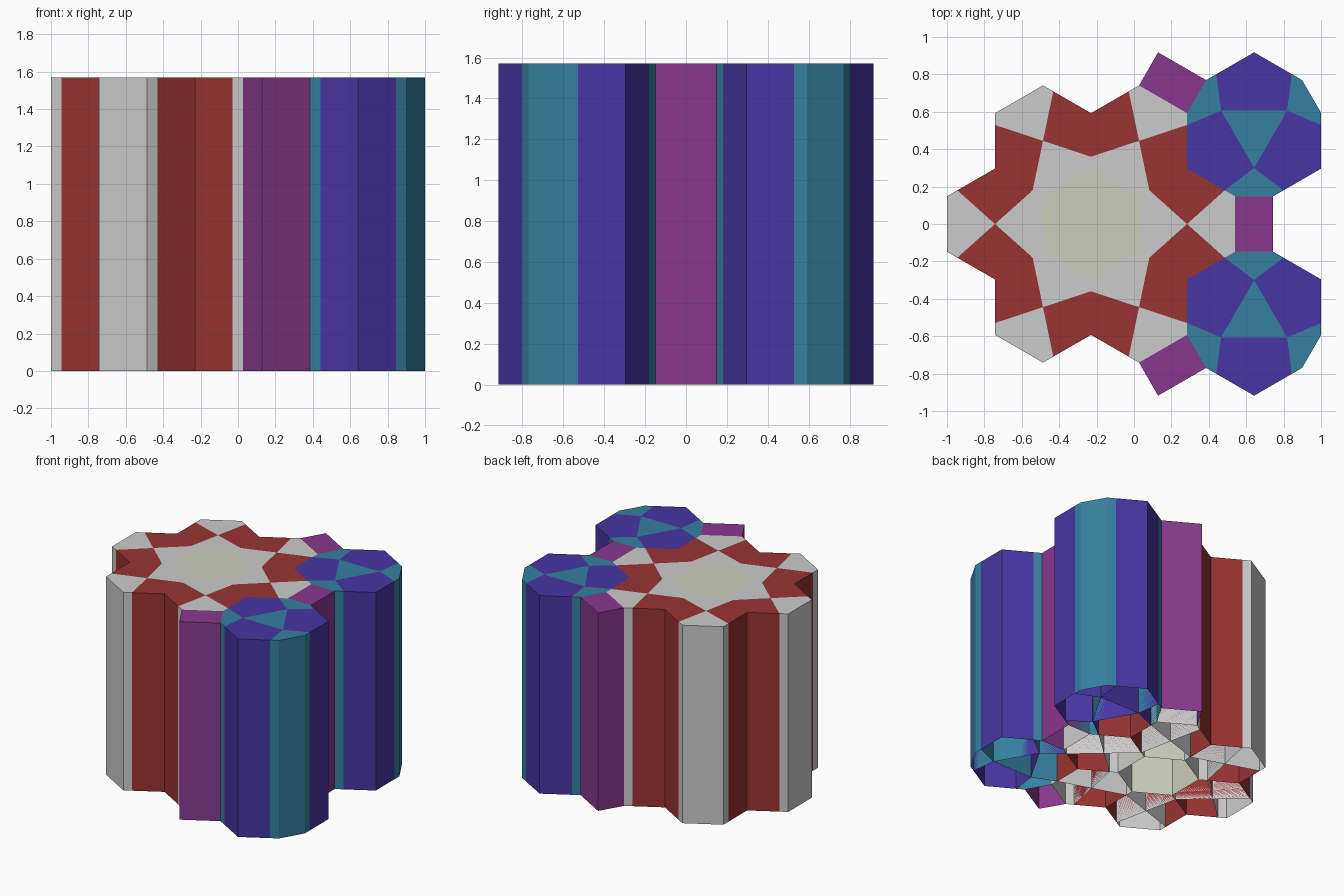
import bpy, bmesh
from math import sqrt
from mathutils import Vector, Matrix

if "Cube" in bpy.data.objects:
    bpy.data.objects.remove(bpy.data.objects["Cube"])

H = 1.57                     # height of every column
A = 0.2567                   # apothem of the central hexagon
S = 2 * A / sqrt(3)          # its side length
K = 0.36                     # radius where neighbouring white tiles part
W = 0.204                    # width of the square tiles
CX = -1 + 3 * A              # centre of the big rosette
KX, KY = K * sqrt(3) / 2, K / 2
TX = (6 * A + W) / 2         # centre of a small rosette, from the big one
TY = TX / sqrt(3)
R3 = 0.204                   # radius of its middle triangle


def turn(pts, degrees, centre=(0, 0)):
    m = Matrix.Rotation(degrees * 3.14159265359 / 180, 2)
    c = Vector(centre)
    return [m @ Vector(p) + c for p in pts]


def flip_y(pts):
    return [(x, -y) for x, y in reversed(pts)]


def flip_x(pts):
    return [(-x, y) for x, y in reversed(pts)]


def columns(name, tiles, color=None):
    """Raise each tile outline (counter-clockwise) to a capped column, open below."""
    bm = bmesh.new()
    for pts in tiles:
        low = [bm.verts.new((p[0] + CX, p[1], 0)) for p in pts]
        top = [bm.verts.new((p[0] + CX, p[1], H)) for p in pts]
        n = len(pts)
        bm.faces.new(top)
        for i in range(n):
            j = (i + 1) % n
            bm.faces.new((low[i], low[j], top[j], top[i]))
    mesh = bpy.data.meshes.new(name)
    bm.to_mesh(mesh)
    bm.free()
    ob = bpy.data.objects.new(name, mesh)
    bpy.context.collection.objects.link(ob)
    if color:
        mat = bpy.data.materials.new(name + "_color")
        mat.diffuse_color = (*color, 1)
        mat.use_nodes = True
        mat.node_tree.nodes["Principled BSDF"].inputs["Base Color"].default_value = mat.diffuse_color
        mesh.materials.append(mat)


# Big rosette: hexagon, inner and outer white tiles, red kites
sixths = range(0, 360, 60)
inner = [(2 * A, 0), (KX, KY), (A, S / 2), (A, -S / 2), (KX, -KY)]
outer = [(4 * A - x, y) for x, y in reversed(inner)]
kite = [(2 * A, 0), (4 * A - KX, KY), (2 * A, S), (KX, KY)]
columns("hexagon_column", [[Vector(turn([(A, S / 2)], a)[0]) for a in sixths]],
        (0.59, 0.61, 0.5))
columns("white_columns", [turn(t, a) for t in (inner, outer) for a in sixths])
columns("red_columns", [turn(t, a) for t in (kite, flip_y(kite)) for a in sixths],
        (0.32, 0.033, 0.033))

# Square tiles on three of the outer white tiles
square = [(3 * A, -S / 2), (3 * A + W, -S / 2), (3 * A + W, S / 2), (3 * A, S / 2)]
columns("purple_columns", [turn(square, a) for a in (-60, 0, 60)], (0.246, 0.04, 0.267))

# Two small rosettes, drawn about their own centre with threefold symmetry
thirds = (0, 120, 240)
apex = (0, -R3)
teal = [apex, (4 * A - KX - TX, KY - TY), (3 * A - TX, S / 2 - TY)]
teal += flip_x(teal[1:])
rim = Vector((2 * A - TX, S - TY)).length
ear = turn([teal[1]], 240)[0]
top_y = R3 / 2
blue = [(R3 * sqrt(3) / 2, top_y), (abs(ear.x), ear.y), (0, rim),
        (-abs(ear.x), ear.y), (-R3 * sqrt(3) / 2, top_y)]
triangle = [turn([apex], a)[0] for a in thirds]


def both(shapes):
    upper = [turn(s, a, (TX, TY)) for s, angles in shapes for a in angles]
    return upper + [flip_y(s) for s in upper]


columns("blue_columns", both([(blue, thirds)]), (0.063, 0.035, 0.36))
columns("teal_columns", both([(teal, thirds), (triangle, (0,))]), (0.036, 0.216, 0.35))
